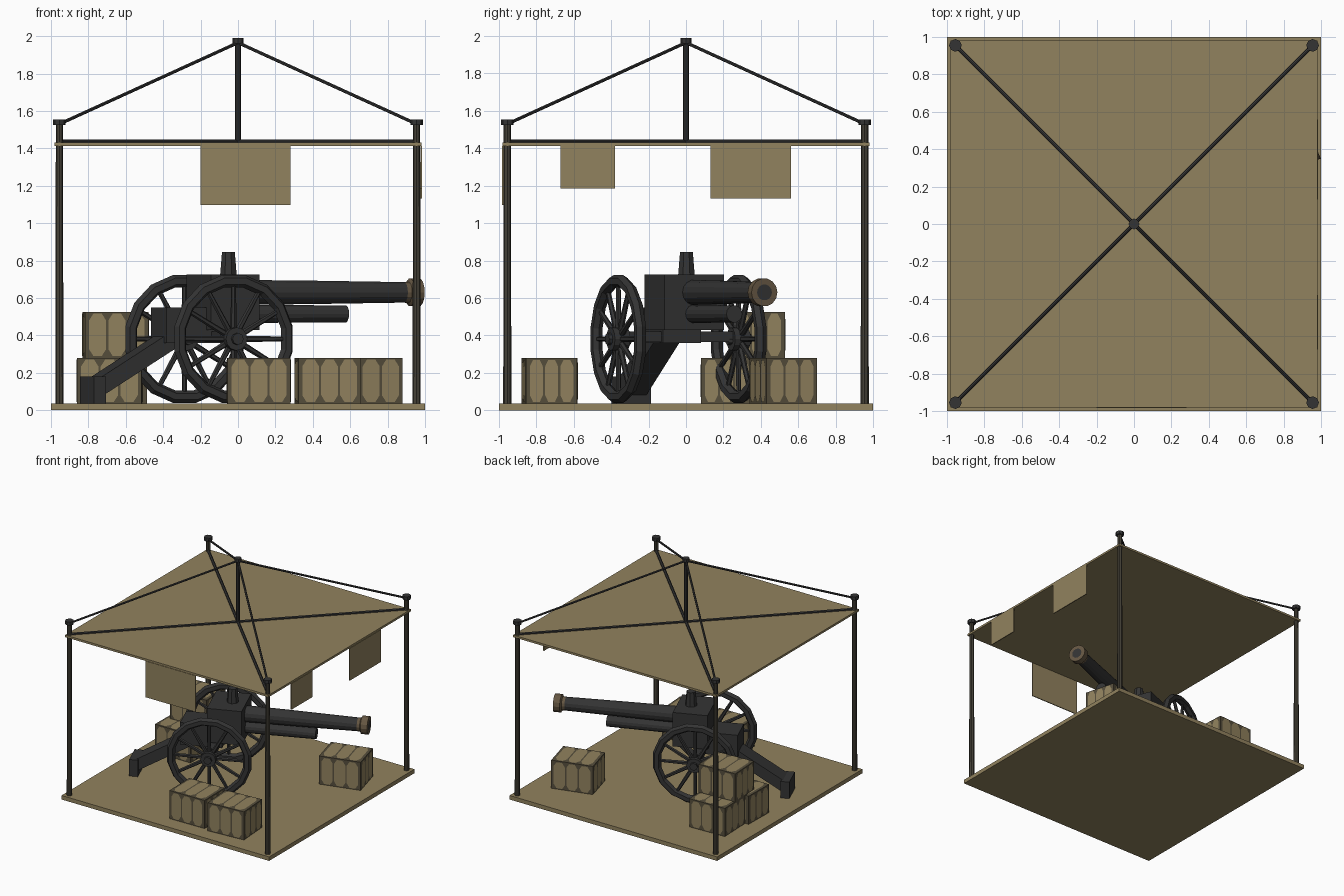
import bpy, bmesh, math
from mathutils import Matrix, Vector

if "Cube" in bpy.data.objects:
    bpy.data.objects.remove(bpy.data.objects["Cube"])


def mat(name, r, g, b):
    m = bpy.data.materials.new(name)
    m.diffuse_color = (r, g, b, 1)
    m.use_nodes = True
    m.node_tree.nodes["Principled BSDF"].inputs["Base Color"].default_value = m.diffuse_color
    return m


SAND = mat("sand_canvas", .283, .223, .112)
METAL = mat("dark_metal", .034, .034, .034)
POST = mat("post_brown", .058, .052, .038)
STAIN = mat("crate_dark", .092, .076, .045)
RING = mat("muzzle_bronze", .130, .094, .055)

I = Matrix.Identity(4)
# The gun is built along local +x, then turned on the platform
GUN = Matrix.Translation((-.155, -.04, 0)) @ Matrix.Rotation(math.radians(22.2), 4, 'Z')


def finish(name, bm, mats, m=I):
    bm.transform(m)
    me = bpy.data.meshes.new(name)
    bm.to_mesh(me)
    bm.free()
    for k in mats:
        me.materials.append(k)
    ob = bpy.data.objects.new(name, me)
    bpy.context.collection.objects.link(ob)
    return ob


def add_box(bm, lo, hi):
    lo, hi = Vector(lo), Vector(hi)
    d = hi - lo
    bmesh.ops.create_cube(bm, size=1, matrix=Matrix.Translation((lo + hi) / 2) @ Matrix.Diagonal((*d, 1)))


def box(name, lo, hi, material, m=I):
    bm = bmesh.new()
    add_box(bm, lo, hi)
    return finish(name, bm, [material], m)


def add_rod(bm, a, b, r1, r2, n=8):
    a, b = Vector(a), Vector(b)
    d = b - a
    m = Matrix.Translation((a + b) / 2) @ d.to_track_quat('Z', 'Y').to_matrix().to_4x4()
    bmesh.ops.create_cone(bm, cap_ends=True, segments=n, radius1=r1, radius2=r2, depth=d.length, matrix=m)


def rod(name, a, b, r1, r2, material, n=8, m=I):
    bm = bmesh.new()
    add_rod(bm, a, b, r1, r2, n)
    return finish(name, bm, [material], m)


def lathe(name, profile, z, material, n=14):
    """Revolve (distance, radius) points about the gun's long axis."""
    bm = bmesh.new()
    rings = []
    for u, r in profile:
        rings.append([bm.verts.new((u, r * math.cos(2 * math.pi * i / n), z + r * math.sin(2 * math.pi * i / n)))
                      for i in range(n)])
    for p, q in zip(rings, rings[1:]):
        for i in range(n):
            j = (i + 1) % n
            bm.faces.new((p[i], p[j], q[j], q[i]))
    bm.faces.new(rings[0])
    bm.faces.new(rings[-1])
    bmesh.ops.recalc_face_normals(bm, faces=bm.faces)
    return finish(name, bm, [material], GUN)


# Platform and canopy
box("platform", (-1, -1, 0), (1, 1, .035), SAND)
box("canopy", (-.98, -.98, 1.412), (.98, .98, 1.43), SAND)
box("front_flap", (-.2, -.984, 1.098), (.28, -.976, 1.413), SAND)
box("right_flap_large", (.976, .13, 1.132), (.984, .56, 1.413), SAND)
box("right_flap_small", (.976, -.67, 1.186), (.984, -.38, 1.413), SAND)

# Posts, caps, roof beams and stay cables
P = .955
for i, (sx, sy) in enumerate(((-1, -1), (1, -1), (1, 1), (-1, 1))):
    x, y = P * sx, P * sy
    rod(f"post_{i}", (x, y, .03), (x, y, 1.53), .022, .019, POST)
    rod(f"post_cap_{i}", (x, y, 1.525), (x, y, 1.555), .034, .034, METAL)
    rod(f"stay_cable_{i}", (x, y, 1.53), (0, 0, 1.965), .009, .009, METAL, 6)
    rod(f"roof_beam_{i}", (x, y, 1.434), (0, 0, 1.434), .012, .012, METAL, 6)
rod("centre_pole", (0, 0, 1.42), (0, 0, 1.97), .015, .015, METAL)
rod("centre_cap", (0, 0, 1.96), (0, 0, 1.99), .029, .029, METAL)

# Wheels: rim, hub and spokes
WZ, TRACK = .381, .347
for side, name in ((-1, "right_wheel"), (1, "left_wheel")):
    bm = bmesh.new()
    n, k = 16, 6
    rings = []
    for i in range(n):
        a = 2 * math.pi * (i + .5) / n
        ring = []
        for j in range(k):
            b = 2 * math.pi * j / k
            r = .314 + .034 * math.cos(b)
            ring.append(bm.verts.new((r * math.cos(a), .032 * math.sin(b), r * math.sin(a))))
        rings.append(ring)
    for i in range(n):
        p, q = rings[i], rings[(i + 1) % n]
        for j in range(k):
            bm.faces.new((p[j], p[(j + 1) % k], q[(j + 1) % k], q[j]))
    bmesh.ops.recalc_face_normals(bm, faces=bm.faces)
    add_rod(bm, (0, -.045, 0), (0, .045, 0), .062, .062, 12)
    add_rod(bm, (0, -.065, 0), (0, .065, 0), .032, .032, 8)
    for i in range(12):
        a = 2 * math.pi * i / 12
        d = Vector((math.cos(a), 0, math.sin(a)))
        add_rod(bm, d * .04, d * .3, .017, .013, 6)
    finish(name, bm, [METAL], GUN @ Matrix.Translation((0, side * TRACK, WZ)))

# Axle and carriage
box("axle", (-.03, -.33, .365), (.03, .33, .42), METAL, GUN)
box("rear_carriage", (-.29, -.11, .36), (.05, .11, .55), METAL, GUN)
box("breech_housing", (-.06, -.172, .43), (.222, .172, .725), METAL, GUN)
rod("sight_turret", (.112, 0, .72), (.112, 0, .845), .048, .037, METAL, 8, GUN)

# Sloping trail and its foot
trail = Matrix.Translation((-.66, 0, .12)) @ Matrix.Rotation(-math.atan(.6), 4, 'Y')
box("trail", (0, -.075, -.045), (.62, .075, .045), METAL, GUN @ trail)
box("trail_foot", (-.705, -.099, .036), (-.635, .099, .18), METAL, GUN)

# Barrel, bored muzzle ring and recoil cylinder
lathe("barrel", [(.2, .068), (.6, .064), (1.13, .056)], .63, METAL)
lathe("muzzle_ring", [(1.10, .054), (1.15, .058), (1.16, .075), (1.215, .075), (1.215, .043)], .63, RING)
lathe("bore", [(1.20, .001), (1.216, .001), (1.216, .043)], .63, METAL)
lathe("recoil_cylinder", [(.2, .05), (.79, .046)], .515, METAL)


# Crates: dark boxes with three cut-corner light panels per face
def crate(name, x, y, z, sx, sy, sz, turn=0):
    bm = bmesh.new()
    add_box(bm, (-sx / 2, -sy / 2, 0), (sx / 2, sy / 2, sz))
    up = Vector((0, 0, 1))
    ex, ey = Vector((1, 0, 0)), Vector((0, 1, 0))
    mid = up * (sz / 2)
    sides = [(mid - ey * (sy / 2), ex, up, sx, sz), (mid + ey * (sy / 2), -ex, up, sx, sz),
             (mid + ex * (sx / 2), ey, up, sy, sz), (mid - ex * (sx / 2), -ey, up, sy, sz),
             (up * sz, ex, ey, sx, sy)]
    for c, a, b, w, h in sides:
        c = c + a.cross(b) * .003
        pitch = (w - .03) / 3
        for i in (-1, 0, 1):
            hw, hh = pitch / 2 - .006, h / 2 - .01
            cx, cy = hw * .5, hh * .68
            pts = [(hw, -cy), (hw, cy), (cx, hh), (-cx, hh), (-hw, cy), (-hw, -cy), (-cx, -hh), (cx, -hh)]
            f = bm.faces.new([bm.verts.new(c + a * (i * pitch + p) + b * q) for p, q in pts])
            f.material_index = 1
    m = Matrix.Translation((x, y, z)) @ Matrix.Rotation(math.radians(turn), 4, 'Z')
    finish(name, bm, [STAIN, SAND], m)


F, H = .034, .246
crate("crate_front_left", .11, -.722, F, .335, .28, H, 1)
crate("crate_front_right", .48, -.73, F, .335, .275, H, 4)
crate("crate_back_right", .675, .52, F, .35, .28, H, 15)
crate("crate_stack_a", -.66, .515, F, .335, .29, H, 2)
crate("crate_stack_b", -.685, .22, F, .345, .275, H, -1)
crate("crate_stack_top", -.655, .38, F + H, .34, .28, H, 3)
